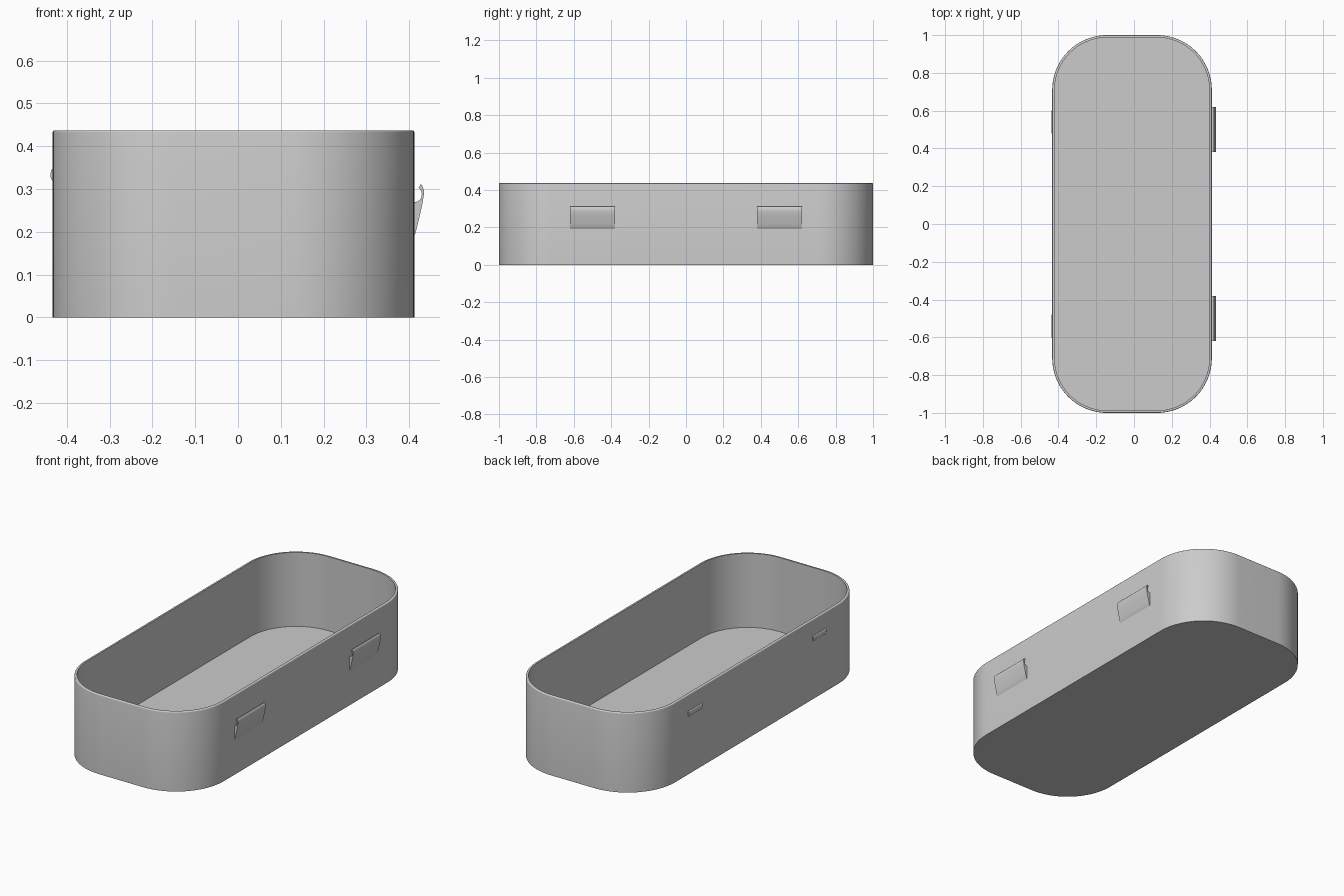
import bpy, bmesh
from math import sin, cos, pi, radians

if "Cube" in bpy.data.objects:
    bpy.data.objects.remove(bpy.data.objects["Cube"])

grey = bpy.data.materials.new("plain grey")
grey.use_nodes = True
grey.diffuse_color = (0.6, 0.6, 0.6, 1)
grey.node_tree.nodes["Principled BSDF"].inputs["Base Color"].default_value = (0.6, 0.6, 0.6, 1)

CX, HALF_X, HALF_Y, RADIUS = -0.0105, 0.4225, 1.0, 0.29
HEIGHT, WALL, FLOOR, ROUND = 0.437, 0.013, 0.03, 0.005
ARC = 24


def finish(name, bm):
    bmesh.ops.recalc_face_normals(bm, faces=bm.faces)
    mesh = bpy.data.meshes.new(name)
    bm.to_mesh(mesh)
    bm.free()
    mesh.materials.append(grey)
    obj = bpy.data.objects.new(name, mesh)
    bpy.context.collection.objects.link(obj)
    bpy.ops.object.select_all(action='DESELECT')
    obj.select_set(True)
    bpy.context.view_layer.objects.active = obj
    bpy.ops.object.shade_smooth_by_angle(angle=radians(35))
    return obj


def outline(inset):
    """Rounded rectangle, drawn in by the inset."""
    points = []
    for corner, (sx, sy) in enumerate([(1, 1), (-1, 1), (-1, -1), (1, -1)]):
        for i in range(ARC + 1):
            a = (corner + i / ARC) * pi / 2
            r = RADIUS - inset
            points.append((CX + sx * (HALF_X - RADIUS) + r * cos(a),
                           sy * (HALF_Y - RADIUS) + r * sin(a)))
    return points


def prism(name, profile, y0, y1):
    """Extrude an x-z profile along y."""
    bm = bmesh.new()
    ends = [[bm.verts.new((x, y, z)) for x, z in profile] for y in (y0, y1)]
    for end in ends:
        bm.faces.new(end)
    n = len(profile)
    for i in range(n):
        j = (i + 1) % n
        bm.faces.new((ends[0][i], ends[0][j], ends[1][j], ends[1][i]))
    return finish(name, bm)


# Open tray: outer wall, rounded rim, inner wall, floor
section = [(0, 0)]
section += [(ROUND * (1 - cos(a)), HEIGHT - ROUND + ROUND * sin(a))
            for a in (i * pi / 8 for i in range(5))]
section += [(WALL, HEIGHT), (WALL, FLOOR)]
bm = bmesh.new()
rings = [[bm.verts.new((x, y, z)) for x, y in outline(inset)] for inset, z in section]
for low, high in zip(rings, rings[1:]):
    for i in range(len(low)):
        j = (i + 1) % len(low)
        bm.faces.new((low[i], low[j], high[j], high[i]))
bm.faces.new(rings[0])
bm.faces.new(rings[-1])
finish("tray", bm)

# Hooked clips on the left wall, with a round groove open at the top
side = CX + HALF_X
hook = [(side - 0.005, 0.185), (side + 0.002, 0.195), (side + 0.008, 0.218),
        (side + 0.014, 0.243), (side + 0.019, 0.266), (side + 0.022, 0.285),
        (side + 0.022, 0.297), (side + 0.019, 0.307), (side + 0.015, 0.311)]
for i in range(9):
    a = radians(60 - i * 150 / 8)
    hook.append((side + 0.002 + 0.0155 * cos(a), 0.287 + 0.0175 * sin(a)))
hook.append((side - 0.005, 0.2695))

# Low rounded catches on the right wall
catch = [(CX - HALF_X + 0.004, 0.318)]
for i in range(9):
    a = i * pi / 8
    catch.append((CX - HALF_X - 0.005 * sin(a), 0.333 - 0.014 * cos(a)))
catch.append((CX - HALF_X + 0.004, 0.348))

for end, s in (("front", -1), ("back", 1)):
    prism(end + "_clip", hook, s * 0.38, s * 0.62)
    prism(end + "_catch", catch, s * 0.48, s * 0.60)
